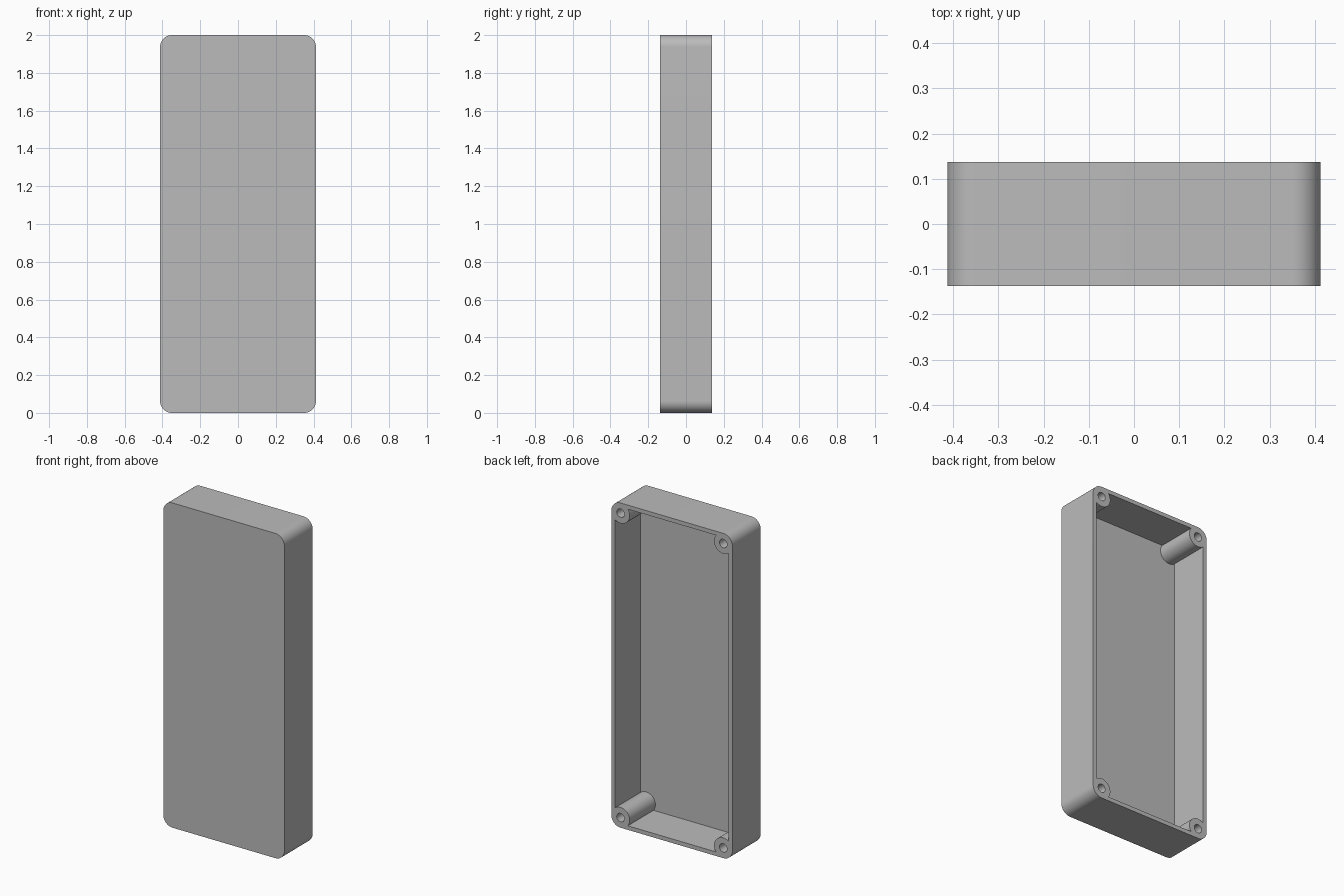
import bpy, bmesh, math
from math import cos, sin, pi

cube = bpy.data.objects.get("Cube")
if cube:
    bpy.data.objects.remove(cube, do_unlink=True)

W, H, D = 0.4125, 1.0, 0.1375      # half width, half height, half depth
R, WALL = 0.0625, 0.025            # corner/boss radius, wall thickness
HOLE, SEG = 0.026, 16
CX, CZ = W - R, H - R              # boss centres
FLOOR, OVER = -D + WALL, D + 0.05

grey = bpy.data.materials.new("grey plastic")
grey.use_nodes = True
colour = (0.5, 0.5, 0.5, 1)
grey.diffuse_color = colour
grey.node_tree.nodes["Principled BSDF"].inputs["Base Color"].default_value = colour


def arc(cx, cz, r, start, end, n):
    step = (end - start) / n
    return [(cx + r * cos(start + step * i), cz + r * sin(start + step * i)) for i in range(n + 1)]


def prism(name, outline, y0, y1):
    """Extrude an x-z outline from y0 to y1."""
    bm = bmesh.new()
    face = bm.faces.new([bm.verts.new((x, y0, z + H)) for x, z in outline])
    top = bmesh.ops.extrude_face_region(bm, geom=[face])["geom"]
    bmesh.ops.translate(bm, vec=(0, y1 - y0, 0), verts=[g for g in top if isinstance(g, bmesh.types.BMVert)])
    bmesh.ops.recalc_face_normals(bm, faces=bm.faces)
    mesh = bpy.data.meshes.new(name)
    bm.to_mesh(mesh)
    bm.free()
    mesh.materials.append(grey)
    obj = bpy.data.objects.new(name, mesh)
    bpy.context.collection.objects.link(obj)
    return obj


# Outer shell with rounded corners; cavity outline wraps around the corner bosses
corners = [(1, 1), (-1, 1), (-1, -1), (1, -1)]
bite = math.acos((R - WALL) / R)
outer, inner = [], []
for k, (sx, sz) in enumerate(corners):
    turn = k * pi / 2
    outer += arc(sx * CX, sz * CZ, R, turn, turn + pi / 2, SEG)
    inner += arc(sx * CX, sz * CZ, R, turn - bite, turn - 1.5 * pi + bite, 2 * SEG)

case = prism("enclosure_shell", outer, -D, D)
cutters = [prism("cavity_cutter", inner, FLOOR, OVER)]

# Screw holes down the middle of each boss
for i, (sx, sz) in enumerate(corners):
    ring = arc(sx * CX, sz * CZ, HOLE, 0, 2 * pi, 2 * SEG)[:-1]
    cutters.append(prism(f"screw_hole_cutter_{i}", ring, FLOOR, OVER))

bpy.ops.object.select_all(action="DESELECT")
case.select_set(True)
bpy.context.view_layer.objects.active = case
for cutter in cutters:
    cutter.hide_render = True
    mod = case.modifiers.new(cutter.name, "BOOLEAN")
    mod.operation, mod.solver, mod.object = "DIFFERENCE", "EXACT", cutter
    bpy.ops.object.modifier_apply(modifier=mod.name)
    bpy.data.objects.remove(cutter, do_unlink=True)

bpy.ops.object.shade_smooth_by_angle(angle=math.radians(30))
